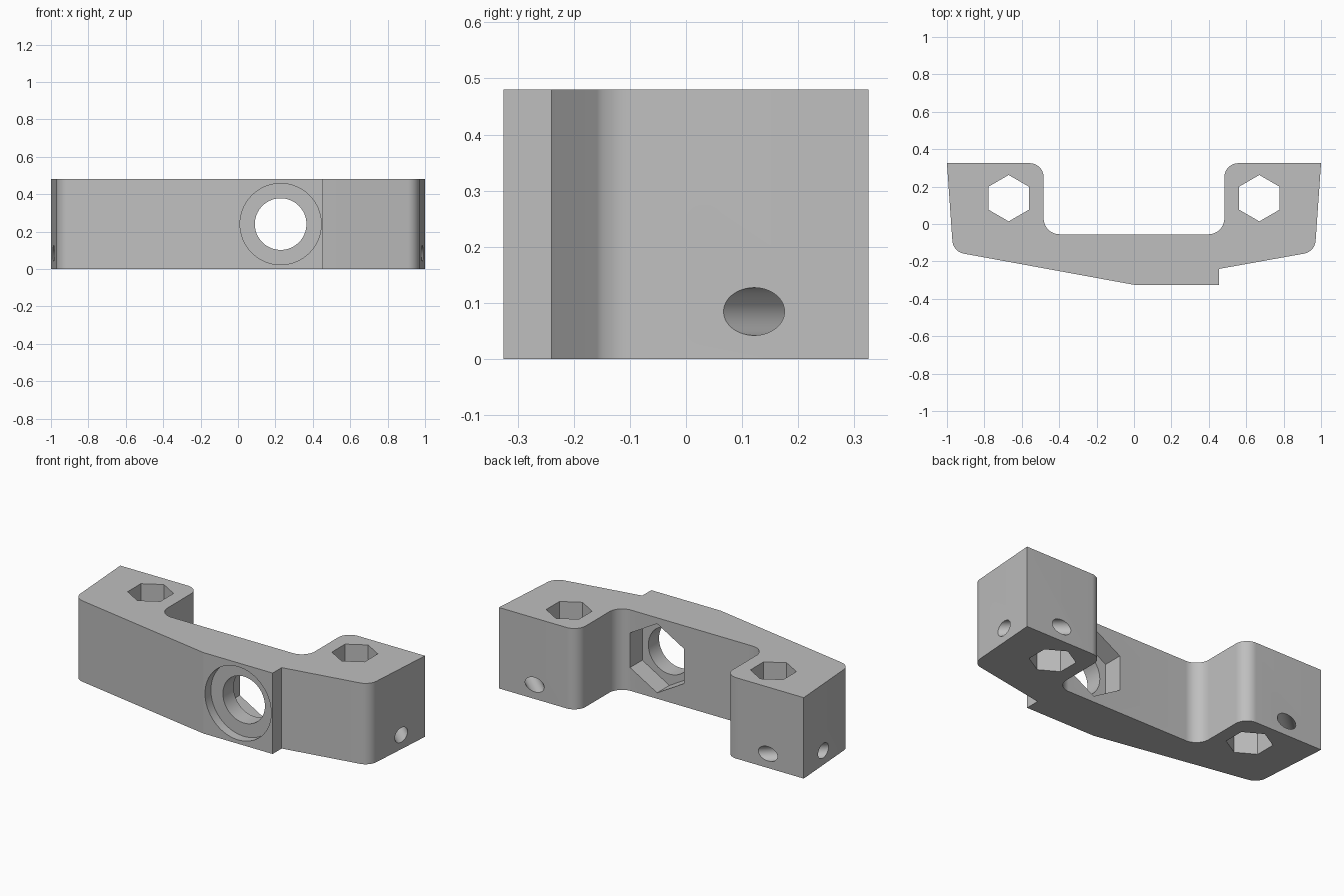
import bpy
import bmesh
import math
from mathutils import Vector

if "Cube" in bpy.data.objects:
    bpy.data.objects.remove(bpy.data.objects["Cube"], do_unlink=True)

HEIGHT = 0.48

grey = bpy.data.materials.new("light grey plastic")
grey.use_nodes = True
colour = (0.52, 0.52, 0.52, 1)
grey.diffuse_color = colour
grey.node_tree.nodes["Principled BSDF"].inputs["Base Color"].default_value = colour


def fillet(prev, corner, nxt, radius, steps=16):
    """Points of an arc that rounds one profile corner."""
    a, b = (prev - corner).normalized(), (nxt - corner).normalized()
    half = a.angle(b) / 2
    centre = corner + (a + b).normalized() * radius / math.sin(half)
    start = corner + a * radius / math.tan(half) - centre
    end = corner + b * radius / math.tan(half) - centre
    total = start.angle(end)
    return [centre + (start * math.sin(total * (1 - i / steps))
                      + end * math.sin(total * i / steps)) / math.sin(total)
            for i in range(steps + 1)]


def link(name, bm):
    mesh = bpy.data.meshes.new(name)
    bm.to_mesh(mesh)
    bm.free()
    mesh.materials.append(grey)
    obj = bpy.data.objects.new(name, mesh)
    bpy.context.collection.objects.link(obj)
    return obj


def cut_prism(body, start, end, radius, sides=64, spin=0.0):
    """Cut a straight hole running from start to end."""
    start, end = Vector(start), Vector(end)
    bm = bmesh.new()
    bmesh.ops.create_cone(bm, cap_ends=True, segments=sides, radius1=radius,
                          radius2=radius, depth=(end - start).length)
    obj = link("hole_cutter", bm)
    obj.hide_render = True
    turn = (end - start).to_track_quat("Z", "Y").to_matrix().to_4x4()
    obj.data.transform(turn @ turn.Rotation(spin, 4, "Z"))
    obj.location = (start + end) / 2
    mod = body.modifiers.new("hole", "BOOLEAN")
    mod.operation = "DIFFERENCE"
    mod.solver = "EXACT"
    mod.object = obj
    bpy.context.view_layer.objects.active = body
    bpy.ops.object.modifier_apply(modifier=mod.name)
    bpy.data.objects.remove(obj, do_unlink=True)


# Bracket outline as (x, y, corner radius)
outline = [(-1, 0.325, 0), (-0.967, -0.148, 0.075), (0, -0.325, 0),
           (0.455, -0.325, 0), (0.455, -0.24, 0), (0.967, -0.148, 0.075),
           (1, 0.325, 0), (0.483, 0.325, 0.075), (0.483, -0.055, 0.085),
           (-0.483, -0.055, 0.085), (-0.483, 0.325, 0.075)]
corners = [Vector((x, y, 0)) for x, y, r in outline]
points = []
for i, (x, y, r) in enumerate(outline):
    if r:
        points += fillet(corners[i - 1], corners[i], corners[(i + 1) % len(corners)], r)
    else:
        points.append(corners[i])

# Extruded bracket body
bm = bmesh.new()
base = bm.faces.new([bm.verts.new(p) for p in points])
top = bmesh.ops.extrude_face_region(bm, geom=[base])
bmesh.ops.translate(bm, vec=(0, 0, HEIGHT),
                    verts=[v for v in top["geom"] if isinstance(v, bmesh.types.BMVert)])
bmesh.ops.recalc_face_normals(bm, faces=bm.faces)
bracket = link("bracket_body", bm)

# Hexagonal shafts and diagonal pin holes, one of each per arm
for side in (-1, 1):
    cut_prism(bracket, (side * 0.67, 0.138, -0.1), (side * 0.67, 0.138, 0.6),
              0.124, sides=6)
    a = Vector((side * 0.985, 0.122, 0.0845))
    b = Vector((side * 0.765, 0.325, 0.0845))
    reach = (b - a) * 0.5
    cut_prism(bracket, a - reach, b + reach, 0.0425)

# Cross bore with a front counterbore and a rear nut pocket
bx, bz = 0.228, HEIGHT / 2
cut_prism(bracket, (bx, -0.5, bz), (bx, 0.2, bz), 0.138)
cut_prism(bracket, (bx, -0.4, bz), (bx, -0.27, bz), 0.217)
cut_prism(bracket, (bx, -0.17, bz), (bx, 0.1, bz), 0.205, sides=6)

bpy.ops.object.select_all(action="DESELECT")
bracket.select_set(True)
bpy.context.view_layer.objects.active = bracket
bpy.ops.object.shade_smooth_by_angle(angle=math.radians(8))
